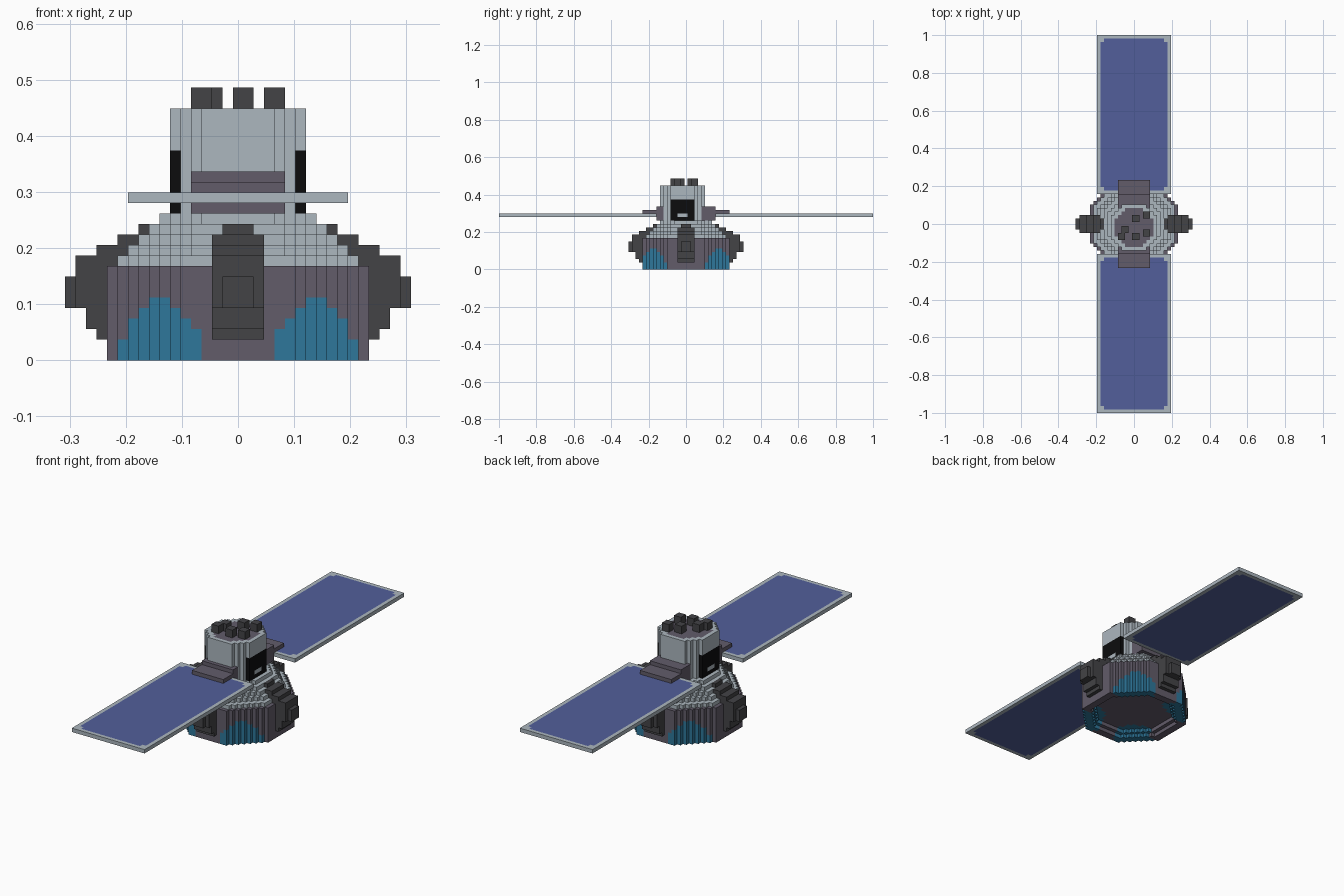
import bpy
import bmesh
from mathutils import Vector

if "Cube" in bpy.data.objects:
    bpy.data.objects.remove(bpy.data.objects["Cube"], do_unlink=True)

S = 2 / 107  # edge length of one building block


def linear(c):
    c /= 255
    return c / 12.92 if c <= 0.04045 else ((c + 0.055) / 1.055) ** 2.4


def material(name, *rgb):
    m = bpy.data.materials.new(name)
    col = [linear(c) for c in rgb] + [1]
    m.diffuse_color = col
    m.use_nodes = True
    m.node_tree.nodes["Principled BSDF"].inputs["Base Color"].default_value = col
    return m


PALE = material("pale grey", 172, 183, 191)
PURPLE = material("purple grey", 98, 92, 106)
DARK = material("dark grey", 67, 67, 70)
BLACK = material("black", 12, 12, 13)
TEAL = material("teal", 46, 119, 155)
BLUE = material("panel blue", 82, 95, 155)

DIRS = [Vector(d) for d in ((1, 0, 0), (-1, 0, 0), (0, 1, 0), (0, -1, 0), (0, 0, 1), (0, 0, -1))]


def blocks(name, cells):
    """Build the outer skin of a set of unit blocks given as {(x, y, z): material}."""
    mats = list(dict.fromkeys(cells.values()))
    bm = bmesh.new()
    for cell, mat in cells.items():
        centre = Vector(cell) + Vector((0, 0, 0.5))
        for d in DIRS:
            if tuple(int(c + e) for c, e in zip(cell, d)) in cells:
                continue
            u = Vector((d.y, d.z, d.x))
            w = d.cross(u)
            corners = [(-1, -1), (1, -1), (1, 1), (-1, 1)]
            verts = [bm.verts.new((centre + (d + u * a + w * b) / 2) * S) for a, b in corners]
            bm.faces.new(verts).material_index = mats.index(mat)
    bmesh.ops.remove_doubles(bm, verts=bm.verts, dist=S / 10)
    mesh = bpy.data.meshes.new(name)
    bm.to_mesh(mesh)
    bm.free()
    for m in mats:
        mesh.materials.append(m)
    ob = bpy.data.objects.new(name, mesh)
    bpy.context.collection.objects.link(ob)
    return ob


def box(xs, ys, zs, mat):
    """Block range, both ends included."""
    return {(x, y, z): mat for x in range(xs[0], xs[1] + 1)
            for y in range(ys[0], ys[1] + 1) for z in range(zs[0], zs[1] + 1)}


def octagon(r, z, mat, cy=0):
    """One octagonal layer reaching r blocks from its middle."""
    limit = (r + 0.5) * 1.414
    return {(x, y + cy, z): mat for x in range(-r, r + 1) for y in range(-r, r + 1)
            if abs(x) + abs(y) <= limit}


# Hull with four round teal nozzle patches and a hollow underside
hull = {}
for z in range(9):
    hull.update(octagon(12, z, PURPLE))
for x, y, z in hull:
    if (abs(x) - 7.5) ** 2 + (abs(y) - 9.5) ** 2 + z * z < 26:
        hull[x, y, z] = TEAL
for z, r in ((0, 10), (1, 9)):
    for cell in octagon(r, z, DARK):
        del hull[cell]
blocks("hull", hull)

# Stepped shoulder between hull and tower
shoulder = {}
for z, r in ((9, 11), (10, 10), (11, 9), (12, 8), (13, 7)):
    shoulder.update(octagon(r, z, PALE))
blocks("shoulder", shoulder)

# Tower with side windows and a round lid
TY = -1
tower = {}
for z in range(13, 24):
    tower.update(octagon(6, z, PALE, TY))
tower.update(octagon(5, 23, PURPLE, TY))
for x, y, z in tower:
    if abs(x) == 6 and z < 20:
        bar = z == 15 and abs(y - TY) < 2
        tower[x, y, z] = PALE if bar else BLACK
blocks("tower", tower)

# Instruments on the lid
for i, (x, y) in enumerate(((-4, -4), (-3, -2), (0, -4), (3, -3), (3, 2), (0, 1))):
    blocks(f"lid_instrument_{i + 1}", box((x, x + 1), (y, y + 1), (24, 25), DARK))

# Fins: reach and half width of each layer, made on +x and turned to four sides
LAYERS = {2: 13, 3: 14, 4: 14, 5: 16, 6: 16, 7: 16, 8: 15, 9: 15, 10: 13, 11: 11, 12: 9, 13: 7}
fin = {}
for z, reach in LAYERS.items():
    half = 1 if z > 11 else 2
    for x in range(min(reach, 12) - 4, reach + 1):
        h = 1 if x == 16 else half
        fin.update({(x, y, z): DARK for y in range(-h, h + 1)})
for side, (c, s) in {"left": (1, 0), "back": (0, 1), "right": (-1, 0), "front": (0, -1)}.items():
    blocks(f"{side}_fin", {(c * x - s * y, s * x + c * y, z): m for (x, y, z), m in fin.items()})

# Solar wings with a pale frame, and the brackets that hold them
for side, sign in (("back", 1), ("front", -1)):
    wing = box((-10, 10), (9, 53), (15, 15), PALE)
    for x, y, z in wing:
        across, along = 10 - abs(x), min(y - 9, 53 - y)
        if across > 0 and along > 0 and across + along > 2:
            wing[x, y, z] = BLUE
    inner = 5 if sign > 0 else 6
    bracket = box((-4, 4), (inner, 8), (14, 17), PURPLE)
    bracket.update(box((-4, 4), (9, 12), (16, 16), PURPLE))
    for name, part in (("solar_wing", wing), ("wing_bracket", bracket)):
        blocks(f"{side}_{name}", {(x, sign * y, z): m for (x, y, z), m in part.items()})
